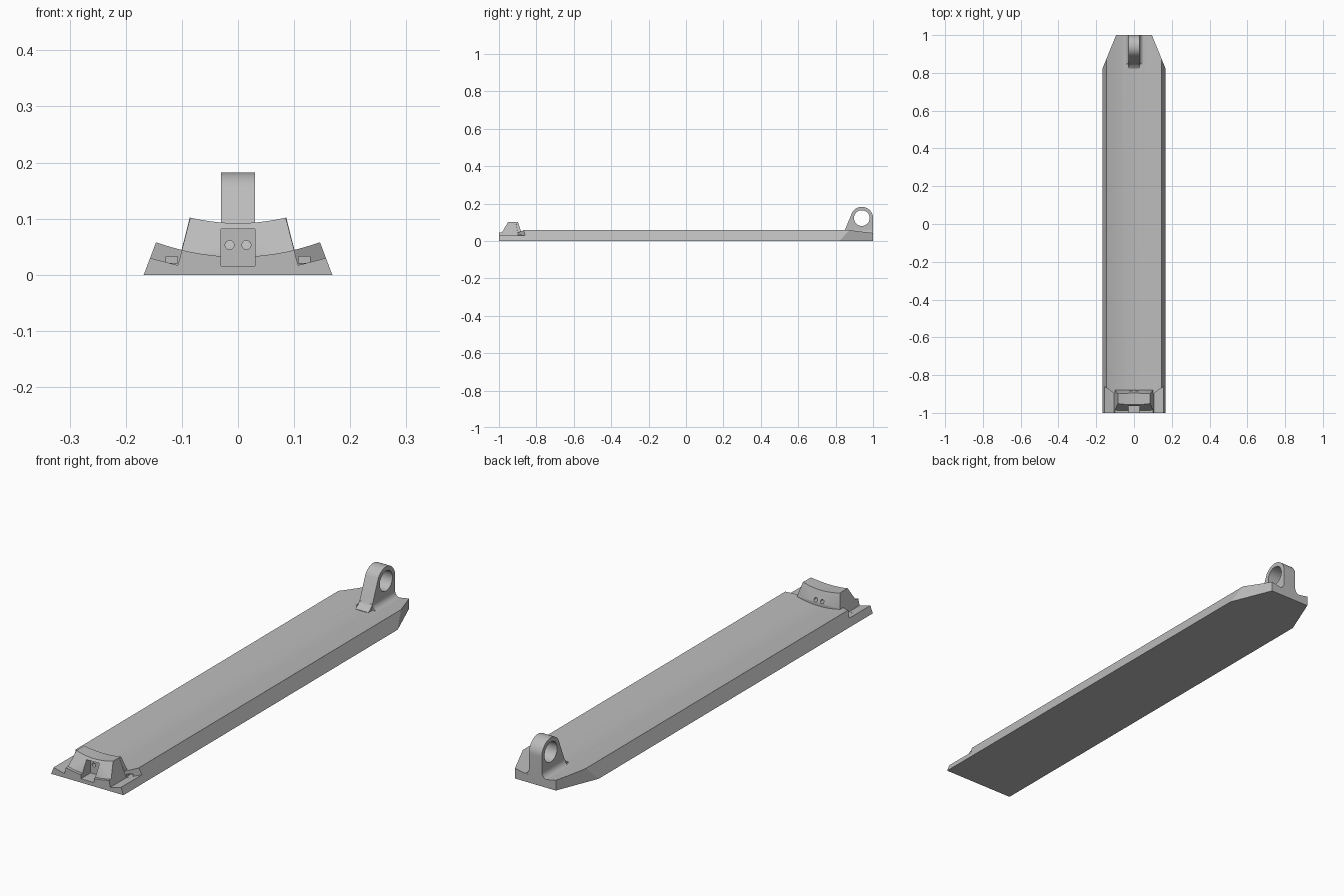
import bpy, bmesh, math

cube = bpy.data.objects.get("Cube")
if cube:
    bpy.data.objects.remove(cube, do_unlink=True)

grey = bpy.data.materials.new("plain grey")
grey.use_nodes = True
colour = (0.5, 0.5, 0.5, 1)
grey.diffuse_color = colour
grey.node_tree.nodes["Principled BSDF"].inputs["Base Color"].default_value = colour


def prism(name, outline, axis, start, end):
    """Extrude a 2D outline along x (outline in y, z), y (x, z) or z (x, y)."""
    place = {"x": lambda a, b, t: (t, a, b),
             "y": lambda a, b, t: (a, t, b),
             "z": lambda a, b, t: (a, b, t)}[axis]
    bm = bmesh.new()
    rings = [[bm.verts.new(place(a, b, t)) for a, b in outline] for t in (start, end)]
    bm.faces.new(rings[0])
    bm.faces.new(rings[1][::-1])
    n = len(outline)
    for i in range(n):
        j = (i + 1) % n
        bm.faces.new((rings[0][i], rings[1][i], rings[1][j], rings[0][j]))
    bmesh.ops.recalc_face_normals(bm, faces=bm.faces)
    mesh = bpy.data.meshes.new(name)
    bm.to_mesh(mesh)
    bm.free()
    mesh.materials.append(grey)
    obj = bpy.data.objects.new(name, mesh)
    bpy.context.collection.objects.link(obj)
    return obj


def boolean(target, tool, operation="DIFFERENCE"):
    """Apply a boolean and discard the tool."""
    mod = target.modifiers.new("cut", "BOOLEAN")
    mod.operation, mod.object, mod.solver = operation, tool, "EXACT"
    bpy.context.view_layer.objects.active = target
    bpy.ops.object.modifier_apply(modifier=mod.name)
    bpy.data.objects.remove(tool, do_unlink=True)


def rect(a, b, c, d):
    return [(a, c), (b, c), (b, d), (a, d)]


def arc(cx, cy, r, start, end, steps):
    angles = [math.radians(start + (end - start) * i / steps) for i in range(steps + 1)]
    return [(cx + r * math.cos(t), cy + r * math.sin(t)) for t in angles]


def circle(cx, cy, r, n):
    return arc(cx, cy, r, 0, 360, n)[:-1]


def dish(half, low, high, steps=24):
    """Shallow concave top edge, running from +x to -x."""
    xs = [half * (1 - 2 * i / steps) for i in range(steps + 1)]
    return [(x, low + (high - low) * (x / half) ** 2) for x in xs]


# Long rail with a dished top, its far end tapered in plan
rail = prism("rail", [(-0.168, 0), (0.168, 0)] + dish(0.146, 0.032, 0.058), "y", -1, 1)
plan = [(-0.168, -1), (0.168, -1), (0.168, 0.82), (0.095, 1), (-0.095, 1), (-0.168, 0.82)]
boolean(rail, prism("plan_limit", plan, "z", -0.1, 0.3), "INTERSECT")

# Clamp block at the front: dished front outline trimmed to its side outline
block = prism("clamp_block", [(-0.108, 0.015), (0.108, 0.015)] + dish(0.086, 0.092, 0.102),
              "y", -1, -0.85)
side = [(-0.99, 0.012), (-0.987, 0.04), (-0.94, 0.12), (-0.905, 0.12), (-0.88, 0.045), (-0.88, 0.012)]
boolean(block, prism("side_limit", side, "x", -0.2, 0.2), "INTERSECT")
boolean(rail, block, "UNION")

# Corner notches with slanted ends and a small undercut
for s in (-1, 1):
    outline = [(s * x, z) for x, z in [(0.107, 0.017), (0.2, 0.041), (0.2, 0.2), (0.06, 0.2)]]
    notch = prism("notch", outline, "y", -1.1, -0.88)
    for v in notch.data.vertices:
        if v.co.y > -1:
            v.co.y = -0.9 + 0.7 * (abs(v.co.x) - 0.1)
    boolean(rail, notch)
    under = prism("undercut", rect(s * 0.108, s * 0.128, 0.021, 0.033), "y", -0.92, -0.865)
    if s < 0:
        under.data.flip_normals()
        bm = bmesh.new()
        bm.from_mesh(under.data)
        bmesh.ops.recalc_face_normals(bm, faces=bm.faces)
        bm.to_mesh(under.data)
        bm.free()
    boolean(rail, under)

# Centre slot and two screw holes
boolean(rail, prism("slot", rect(-0.03, 0.03, 0.016, 0.082), "y", -1.1, -0.935))
for s in (-1, 1):
    boolean(rail, prism("screw_hole", circle(s * 0.015, 0.053, 0.008, 20), "y", -0.95, -0.85))

# Upright lug with a round eye and curved foot
profile = [(1, 0.012), (1, 0.122)] + arc(0.94, 0.122, 0.06, 6, 150, 24)
profile += [(0.853, 0.066), (0.847, 0.054), (0.838, 0.044), (0.822, 0.034), (0.822, 0.012)]
lug = prism("lug", profile, "x", -0.03, 0.03)
boolean(lug, prism("eye", circle(0.94, 0.122, 0.042, 40), "x", -0.1, 0.1))
boolean(rail, lug, "UNION")

# Fillets beside the lug
for s in (-1, 1):
    curve = [(s * x, z) for x, z in arc(0.055, 0.059, 0.025, 180, 270, 8)]
    fillet = prism("lug_fillet", [(s * 0.02, 0.02), (s * 0.02, 0.059)] + curve + [(s * 0.055, 0.02)],
                   "y", 0.848, 0.9995)
    boolean(rail, fillet, "UNION")

bpy.ops.object.select_all(action="DESELECT")
rail.select_set(True)
bpy.context.view_layer.objects.active = rail
bpy.ops.object.shade_smooth_by_angle(angle=math.radians(25))
